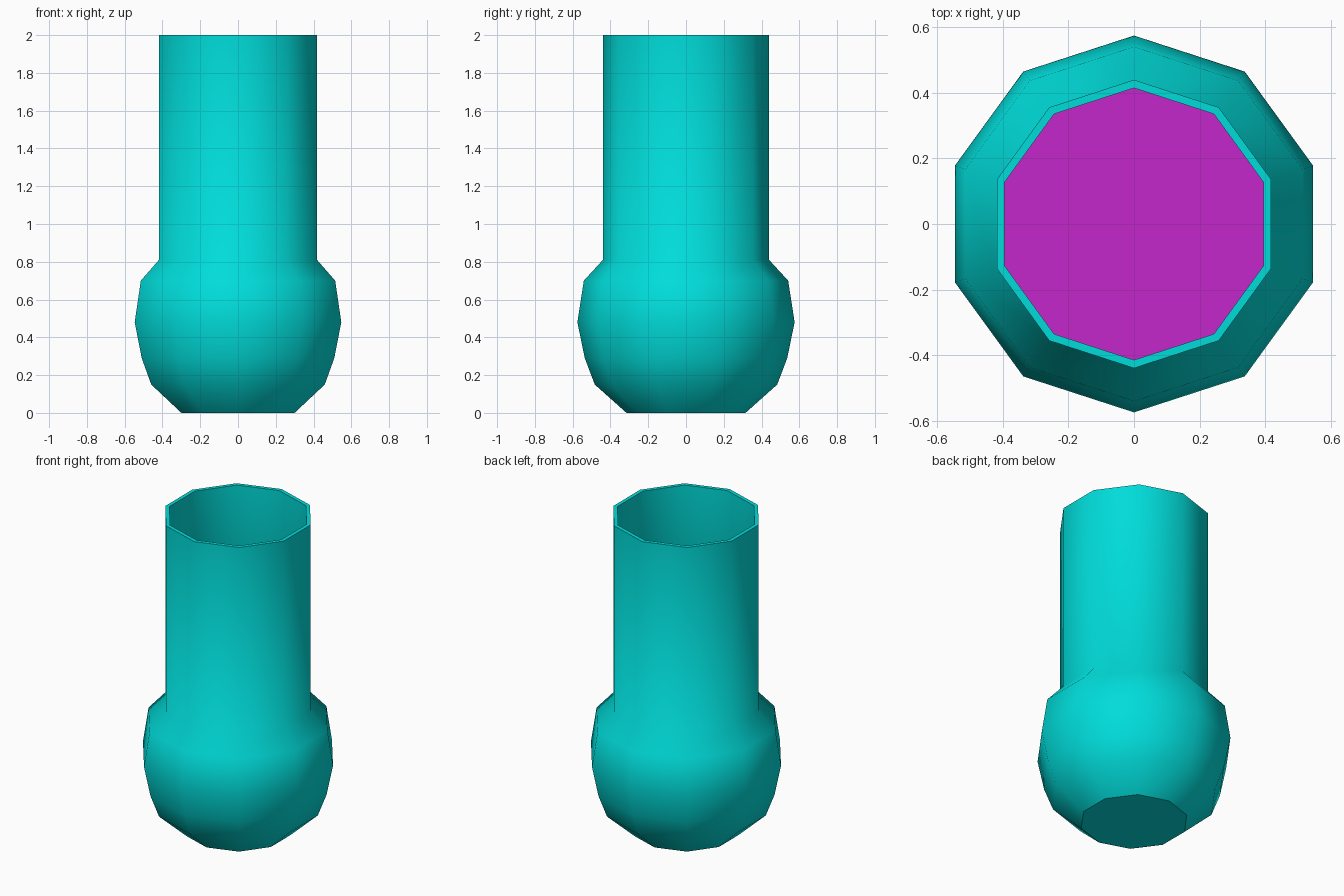
import bpy, math

if "Cube" in bpy.data.objects:
    bpy.data.objects.remove(bpy.data.objects["Cube"])

SIDES = 10


def material(name, color):
    m = bpy.data.materials.new(name)
    m.diffuse_color = color
    m.use_nodes = True
    m.node_tree.nodes["Principled BSDF"].inputs["Base Color"].default_value = m.diffuse_color
    return m


def lathe(name, profile, sharp_rings, mat):
    """Revolve (radius, z) points into a closed ten-sided solid, capped at both ends."""
    verts, faces = [], []
    for r, z in profile:
        for i in range(SIDES):
            a = math.pi / 2 + i * math.tau / SIDES
            verts.append((r * math.cos(a), r * math.sin(a), z))
    for k in range(len(profile) - 1):
        for i in range(SIDES):
            j = (i + 1) % SIDES
            a, b = k * SIDES, (k + 1) * SIDES
            faces.append((a + i, a + j, b + j, b + i))
    last = (len(profile) - 1) * SIDES
    faces.append(tuple(reversed(range(SIDES))))
    faces.append(tuple(range(last, last + SIDES)))
    mesh = bpy.data.meshes.new(name)
    mesh.from_pydata(verts, [], faces)
    mesh.shade_smooth()
    # keep the rim and base edges crisp
    for e in mesh.edges:
        rings = {v // SIDES for v in e.vertices}
        e.use_edge_sharp = len(rings) == 1 and rings <= set(sharp_rings)
    mesh.materials.append(mat)
    obj = bpy.data.objects.new(name, mesh)
    bpy.context.collection.objects.link(obj)
    return obj


teal = material("teal_glass", (0.0, 0.72, 0.70, 1))
magenta = material("magenta_liquid", (0.56, 0.02, 0.60, 1))

# Flask: outer wall up to the rim, then the inner wall back down
outer = [(0.315, 0), (0.483, 0.15), (0.536, 0.29), (0.575, 0.48),
         (0.541, 0.70), (0.44, 0.81), (0.44, 2.0)]
inner = [(0.415, 2.0), (0.415, 0.80), (0.513, 0.69), (0.548, 0.48),
         (0.51, 0.30), (0.463, 0.165), (0.305, 0.025)]
lathe("flask", outer + inner, [0, 6, 7, 13], teal)

# Liquid filling the bulb
liquid = [(0.30, 0.03), (0.458, 0.17), (0.505, 0.30), (0.543, 0.48), (0.508, 0.685)]
lathe("liquid", liquid, [0, 4], magenta)
